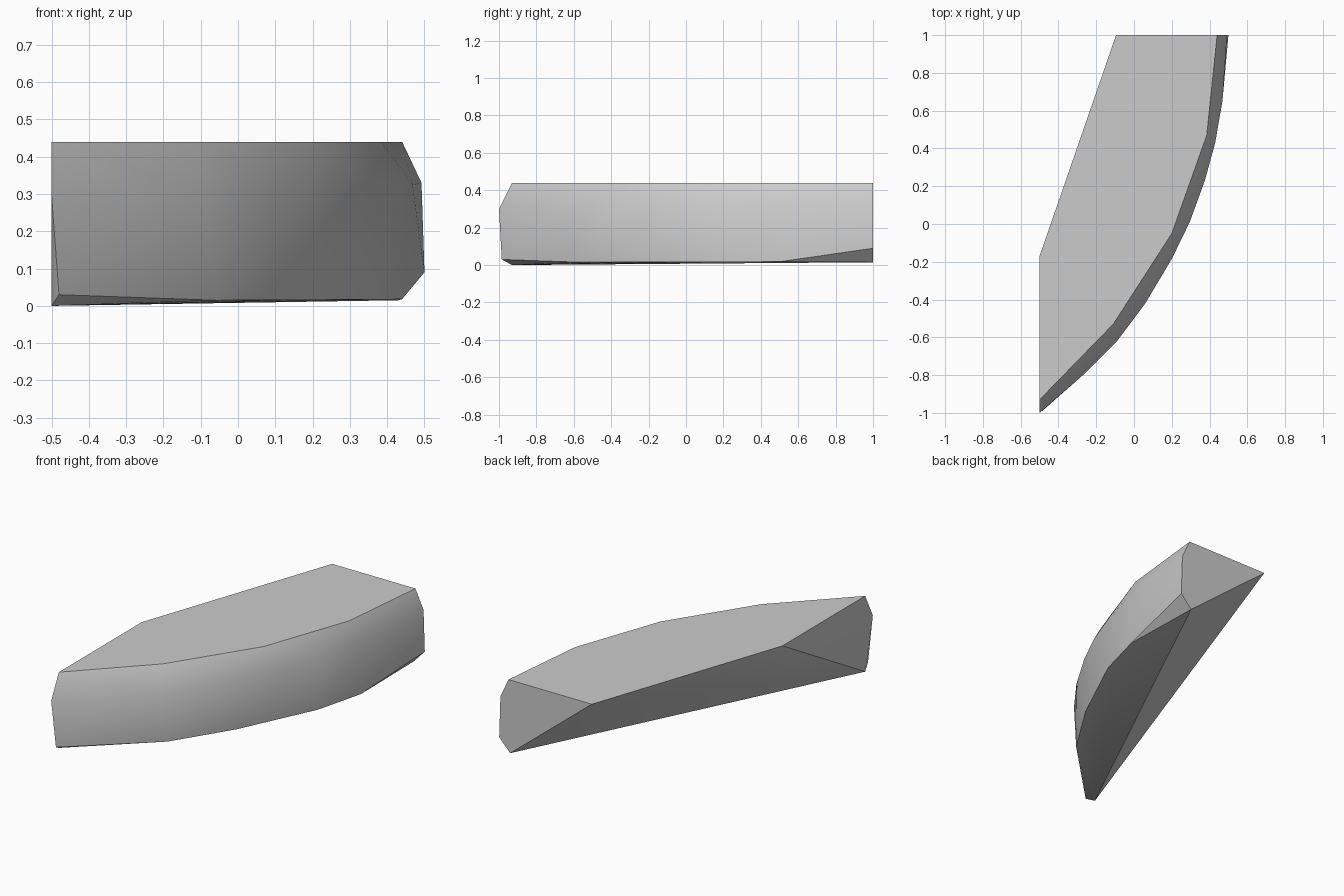
import bpy
import bmesh
import math

cube = bpy.data.objects.get("Cube")
if cube:
    bpy.data.objects.remove(cube, do_unlink=True)

# Stone grey
grey = bpy.data.materials.new("stone_grey")
grey.use_nodes = True
colour = (0.6, 0.6, 0.6, 1.0)
grey.diffuse_color = colour
grey.node_tree.nodes["Principled BSDF"].inputs["Base Color"].default_value = colour

# Flat top outline
TOP_Z = 0.44
top = [(-0.5, -0.17), (-0.095, 1), (0.44, 1), (0.385, 0.47),
       (0.2, -0.05), (-0.11, -0.53), (-0.5, -0.93)]

# Widest line of the curved wall, rising slightly towards the back
shoulder = [(-0.5, -1), (-0.27, -0.8), (-0.09, -0.62), (0.06, -0.42),
            (0.2, -0.185), (0.295, 0.01), (0.375, 0.23), (0.43, 0.43),
            (0.468, 0.65), (0.492, 1)]

# Narrow underside with its chamfered ends
base = [(-0.5, -0.93, 0.0), (-0.48, -0.985, 0.03), (-0.057, -0.562, 0.015),
        (0.153, -0.231, 0.016), (0.365, 0.214, 0.017), (0.44, 0.5, 0.018),
        (0.5, 1, 0.09), (0.43, 1, 0.015)]

points = [(x, y, TOP_Z) for x, y in top]
points += [(x, y, 0.315 + 0.015 * y) for x, y in shoulder]
points += base

# Wrap the three outlines into one faceted block
bm = bmesh.new()
for p in points:
    bm.verts.new(p)
hull = bmesh.ops.convex_hull(bm, input=bm.verts)
unused = {g for g in hull["geom_interior"] + hull["geom_unused"]
          if isinstance(g, bmesh.types.BMVert)}
bmesh.ops.delete(bm, geom=list(unused), context="VERTS")
bmesh.ops.dissolve_limit(bm, angle_limit=math.radians(0.5),
                         verts=bm.verts, edges=bm.edges)
bmesh.ops.recalc_face_normals(bm, faces=bm.faces)

mesh = bpy.data.meshes.new("curved_stone_block")
bm.to_mesh(mesh)
bm.free()
mesh.materials.append(grey)
block = bpy.data.objects.new("curved_stone_block", mesh)
bpy.context.collection.objects.link(block)

# Soft wall, crisp rims
bpy.ops.object.select_all(action="DESELECT")
block.select_set(True)
bpy.context.view_layer.objects.active = block
bpy.ops.object.shade_smooth_by_angle(angle=math.radians(32))
